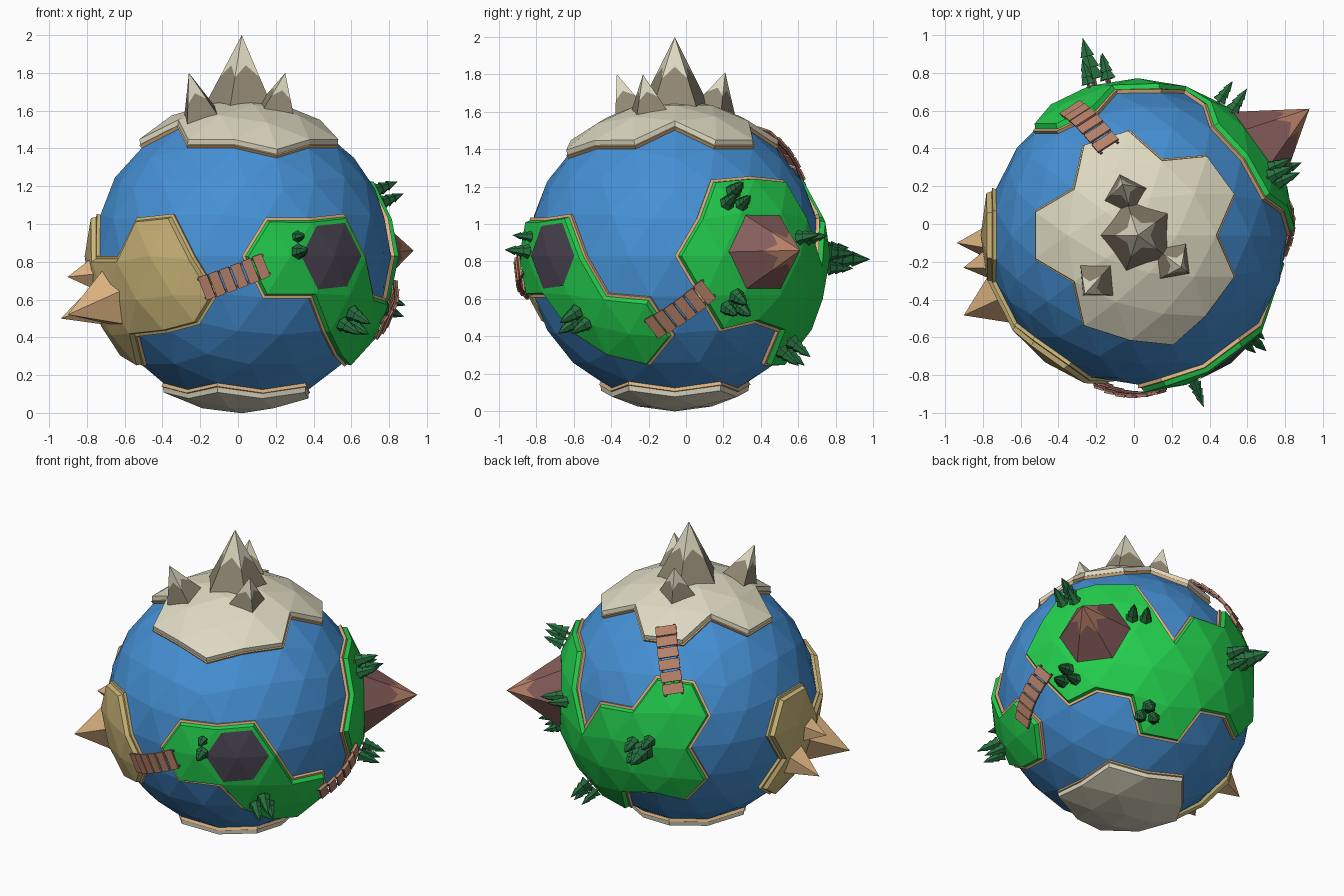
import bpy, bmesh
from math import sin, cos, pi, radians, degrees, atan2, asin
from mathutils import Vector, Matrix

cube = bpy.data.objects.get("Cube")
if cube:
    bpy.data.objects.remove(cube, do_unlink=True)

CENTRE = Vector((0.02, -0.06, 0.83))
SEA, SHORE, LAND = 0.79, 0.81, 0.832


def material(name, r, g, b):
    m = bpy.data.materials.new(name)
    m.use_nodes = True
    m.diffuse_color = (r, g, b, 1)
    bsdf = next(n for n in m.node_tree.nodes if n.type == 'BSDF_PRINCIPLED')
    bsdf.inputs["Base Color"].default_value = (r, g, b, 1)
    return m


OCEAN = material("ocean_blue", 0.06, 0.28, 0.66)
GRASS = material("grass_green", 0.017, 0.62, 0.075)
DESERT = material("desert_yellow", 0.6, 0.47, 0.19)
SAND = material("sand", 0.72, 0.45, 0.22)
ICE = material("ice_cream_white", 0.72, 0.69, 0.53)
ROCK = material("rock_grey", 0.28, 0.24, 0.17)
LAKE = material("dark_violet", 0.07, 0.058, 0.085)
MAROON = material("maroon_rock", 0.24, 0.11, 0.105)
CLAY = material("clay_brown", 0.47, 0.22, 0.14)
PINE = material("pine_green", 0.02, 0.16, 0.05)


def direction(az, lat):
    """Unit vector; azimuth runs from the front towards +x."""
    a, b = radians(az), radians(lat)
    return Vector((sin(a) * cos(b), -cos(a) * cos(b), sin(b)))


def frame(d, dist):
    """Local frame standing on the globe with z pointing outwards."""
    rot = d.to_track_quat('Z', 'Y').to_matrix().to_4x4()
    return Matrix.Translation(d.normalized() * dist) @ rot


def finish(name, bm, *mats):
    bmesh.ops.recalc_face_normals(bm, faces=bm.faces[:])
    me = bpy.data.meshes.new(name)
    bm.to_mesh(me)
    bm.free()
    for m in mats:
        me.materials.append(m)
    ob = bpy.data.objects.new(name, me)
    ob.location = CENTRE
    bpy.context.collection.objects.link(ob)
    return ob


def globe(radius):
    bm = bmesh.new()
    bmesh.ops.create_icosphere(bm, subdivisions=3, radius=radius)
    return bm


# Ocean
finish("ocean", globe(SEA), OCEAN)


# Land masses: globe facets inside an azimuth/latitude outline, raised with a sloped shore
def inside(x, y, poly):
    hit = False
    for (x1, y1), (x2, y2) in zip(poly, poly[1:] + poly[:1]):
        if (y1 > y) != (y2 > y) and x < x1 + (y - y1) * (x2 - x1) / (y2 - y1):
            hit = not hit
    return hit


def land(name, outline, top, shore, rim):
    bm = globe(SHORE)
    drop = []
    for f in bm.faces:
        c = f.calc_center_median().normalized()
        az, lat = degrees(atan2(c.x, -c.y)) % 360, degrees(asin(c.z))
        if not (inside(az, lat, outline) or inside(az + 360, lat, outline)):
            drop.append(f)
    bmesh.ops.delete(bm, geom=drop, context='FACES')
    inner = bm.faces[:]
    edge = bmesh.ops.inset_region(bm, faces=inner, thickness=rim, use_boundary=True, use_even_offset=True)
    for f in edge["faces"]:
        f.material_index = 1
    bmesh.ops.inset_region(bm, faces=inner, thickness=0.014, use_boundary=True, use_even_offset=True)
    for v in {v for f in inner for v in f.verts}:
        v.co = v.co.normalized() * LAND
    border = [e for e in bm.edges if e.is_boundary]
    wall = bmesh.ops.extrude_edge_only(bm, edges=border)["geom"]
    for g in wall:
        if isinstance(g, bmesh.types.BMVert):
            g.co = g.co.normalized() * (SEA - 0.03)
        elif isinstance(g, bmesh.types.BMFace):
            g.material_index = 1
    finish(name, bm, top, shore)


land("front_meadow", [(9, 14), (45, 14), (54, 0), (63, -15), (81, -15), (90, -31), (78, -46),
                      (54, -42), (36, -31), (27, -15), (9, -15), (0, 0)], GRASS, SAND, 0.016)
land("back_meadow", [(90, 0), (99, 14), (108, 30), (126, 32), (144, 30), (153, 14), (162, 0),
                     (171, 14), (189, 14), (198, 32), (216, 30), (225, 14), (216, 0), (225, -15),
                     (216, -31), (198, -27), (180, -31), (174, -46), (150, -46), (144, -31),
                     (126, -27), (108, -31), (99, -15)], GRASS, SAND, 0.016)
land("desert", [(279, 14), (288, 0), (306, 0), (315, 14), (333, 14), (342, 0), (351, -15),
                (342, -27), (324, -31), (306, -31), (294, -46), (270, -42), (252, -31),
                (261, -15), (252, 0), (261, 14)], DESERT, DESERT, 0.016)
ice = [(18, 42)]
for az in range(18, 378, 72):
    if az == 18:
        ice += [(42, 46), (66, 46)]
    elif az == 306:
        ice += [(306, 58), (330, 46), (354, 46)]
    else:
        ice += [(az, 58), (az + 24, 46), (az + 48, 46)]
land("north_ice", ice + [(378, 42), (378, 91), (18, 91)], ICE, SAND, 0.008)
land("south_ice", [(-1, -91), (361, -91), (361, -57), (-1, -57)], ICE, SAND, 0.008)


# Peaks: pyramids with a zigzag line between the lower and upper colour
def peak(name, tip, radius, sides, low, high, line=0.5, turn=0.0):
    tip = Vector(tip)
    height = tip.length - 0.79
    bm = bmesh.new()

    def ring(t):
        return [Vector((cos(a) * radius * (1 - t), sin(a) * radius * (1 - t), height * t))
                for a in (2 * pi * (i + turn) / sides for i in range(sides))]

    base = [bm.verts.new(p) for p in ring(0)]
    corner = [bm.verts.new(p) for p in ring(line - 0.07)]
    upper = ring(line + 0.1)
    mid = [bm.verts.new((upper[i] + upper[(i + 1) % sides]) / 2) for i in range(sides)]
    apex = bm.verts.new((0, 0, height))
    for i in range(sides):
        j = (i + 1) % sides
        bm.faces.new((base[i], base[j], corner[j], mid[i], corner[i]))
        for a, b in ((corner[i], mid[i]), (mid[i], corner[j])):
            bm.faces.new((a, b, apex)).material_index = 1
    bm.faces.new(base[::-1])
    bm.transform(frame(tip, 0.79))
    finish(name, bm, low, high)


peak("main_summit", (0, 0, 1.17), 0.2, 5, ROCK, ICE, 0.48)
peak("back_summit", (-0.08, 0.27, 0.98), 0.13, 4, ROCK, ICE)
peak("front_right_summit", (-0.28, -0.31, 0.97), 0.13, 4, ROCK, ICE)
peak("left_summit", (0.23, -0.17, 0.97), 0.13, 4, ROCK, ICE)
peak("volcano", direction(126.4, 1.5) * 1.13, 0.23, 6, MAROON, CLAY, 0.55)
peak("large_desert_spike", direction(294.7, -17) * 1.06, 0.17, 5, SAND, SAND, turn=0.25)
peak("rear_desert_spike", direction(272.4, -19) * 1.015, 0.12, 5, SAND, SAND)
peak("upper_desert_spike", direction(280.5, -6.7) * 0.945, 0.1, 5, SAND, SAND)

# Lake: thin plate following the facets around one globe vertex
bm = globe(LAND + 0.006)
hub = min(bm.verts, key=lambda v: (v.co.normalized() - direction(36, 0)).length)
keep = set(hub.link_faces)
bmesh.ops.delete(bm, geom=[f for f in bm.faces if f not in keep], context='FACES')
for v in bm.verts:
    v.co = hub.co.lerp(v.co, 0.76)
finish("lake", bm, LAKE)


# Trees: stacked cones on short trunks, in clusters
def grove(name, az, lat, trees):
    bm = bmesh.new()
    base = frame(direction(az, lat), 0.805)
    for x, y, h in trees:
        parts = [(0, 0.4, 0.06, 0.06, 1), (0.2, 0.62, 0.25, 0.04, 0),
                 (0.42, 0.82, 0.2, 0.03, 0), (0.64, 1, 0.15, 0, 0)]
        for z0, z1, r0, r1, mat in parts:
            place = base @ Matrix.Translation((x, y, h * (z0 + z1) / 2))
            made = bmesh.ops.create_cone(bm, cap_ends=True, segments=6, radius1=r0 * h,
                                         radius2=r1 * h, depth=h * (z1 - z0), matrix=place)
            for f in {f for v in made["verts"] for f in v.link_faces}:
                f.material_index = mat
    finish(name, bm, PINE, MAROON)


trio = [(-0.045, -0.02, 0.17), (0.04, -0.025, 0.16), (0.0, 0.045, 0.18)]
grove("tall_pines", 194, -1, [(0.03, 0.0, 0.28), (-0.05, 0.03, 0.18), (-0.04, -0.05, 0.17), (0.06, 0.06, 0.17)])
grove("front_pines", 48, -24, trio)
grove("small_front_pines", 21, 4, [(0, -0.035, 0.17), (0, 0.045, 0.13)])
grove("upper_left_pines", 114, 21, trio)
grove("lower_left_pines", 114, -18, trio)
grove("back_left_pines", 146, 8, trio[:2])
grove("low_back_pines", 152, -36, trio)


# Bridges: arched rows of planks on two rails
def bridge(name, start, end, planks=6):
    a, b = direction(*start), direction(*end)
    bm = bmesh.new()
    step = a.angle(b) * 0.85 / planks
    for i in range(planks):
        t = (i + 0.5) / planks
        out = a.slerp(b, t)
        side = a.cross(b).normalized()
        along = side.cross(out)
        rot = Matrix((side, along, out)).transposed().to_4x4()
        place = Matrix.Translation(out * (0.835 + 0.02 * sin(pi * t))) @ rot
        boxes = [(0, 0, 0.13, step * 0.84, 0.012, 0)]
        boxes += [(s * 0.052, -0.01, 0.012, step * 1.1, 0.012, 1) for s in (-1, 1)]
        for x, z, sx, sy, sz, mat in boxes:
            local = Matrix.Translation((x, 0, z)) @ Matrix.Diagonal((sx, sy, sz, 1))
            made = bmesh.ops.create_cube(bm, size=1, matrix=place @ local)
            for f in {f for v in made["verts"] for f in v.link_faces}:
                f.material_index = mat
    finish(name, bm, CLAY, MAROON)


bridge("front_bridge", (-15, -12), (9, -3))
bridge("left_bridge", (80, -28), (103, -12))
bridge("back_bridge", (208, 24), (198, 54))
